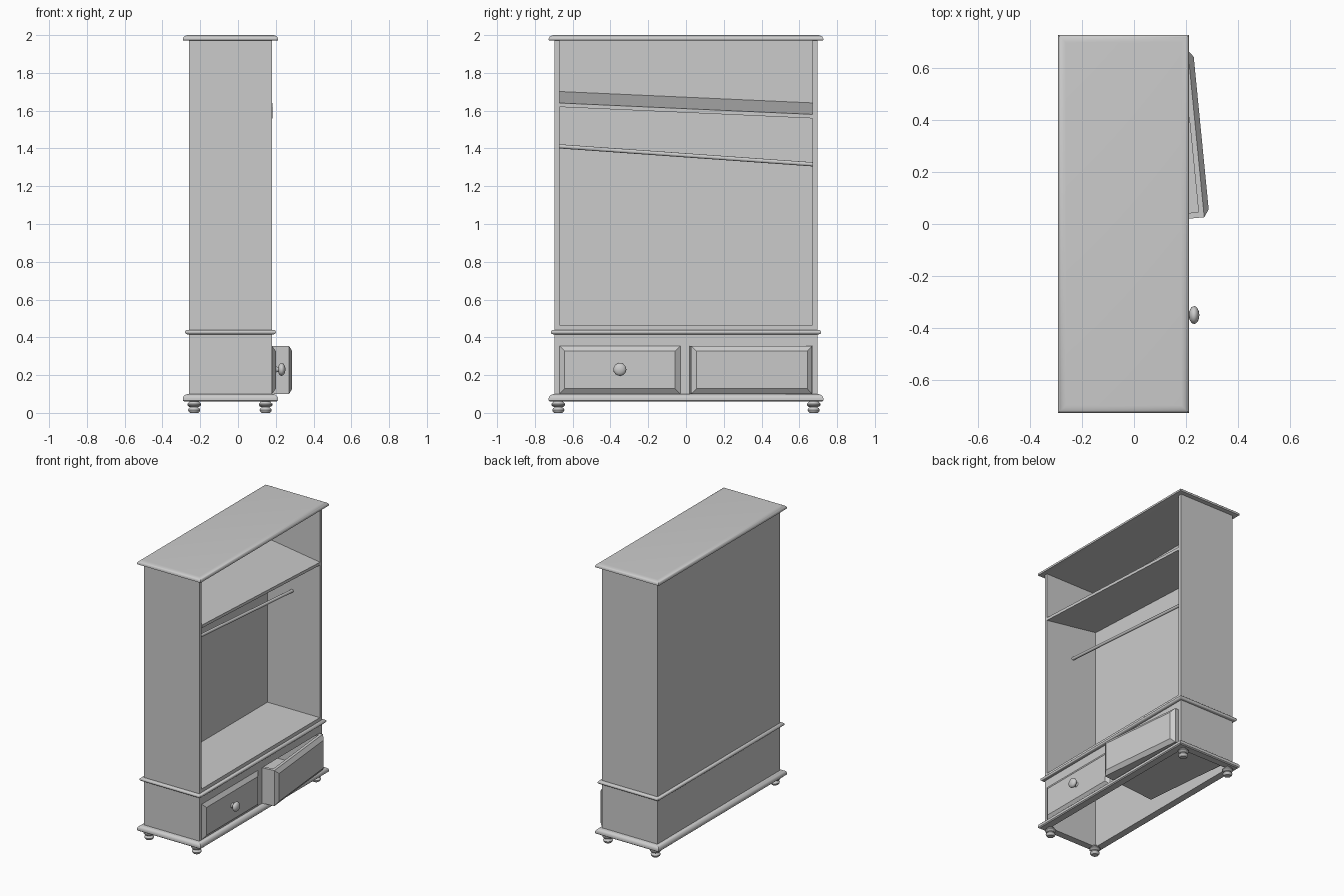
import bpy, bmesh, math
from mathutils import Matrix, Vector

cube = bpy.data.objects.get("Cube")
if cube:
    bpy.data.objects.remove(cube, do_unlink=True)

grey = bpy.data.materials.new("plain grey")
grey.use_nodes = True
grey.diffuse_color = (0.6, 0.6, 0.6, 1)
grey.node_tree.nodes["Principled BSDF"].inputs["Base Color"].default_value = (0.6, 0.6, 0.6, 1)

# Carcass extents
X0, X1, Y = -0.26, 0.18, 0.695
WALL = 0.025
IX0, IX1, IY = X0 + WALL, X1 - WALL, Y - WALL
TOP = 1.973


def finish(name, bm, matrix=None, smooth=False):
    bmesh.ops.recalc_face_normals(bm, faces=bm.faces)
    mesh = bpy.data.meshes.new(name)
    bm.to_mesh(mesh)
    bm.free()
    mesh.materials.append(grey)
    obj = bpy.data.objects.new(name, mesh)
    bpy.context.collection.objects.link(obj)
    if matrix:
        obj.matrix_world = matrix
    if smooth:
        bpy.ops.object.select_all(action='DESELECT')
        obj.select_set(True)
        bpy.context.view_layer.objects.active = obj
        bpy.ops.object.shade_smooth_by_angle(angle=math.radians(40))
    return obj


def box(name, x, y, z, matrix=None, shear=None):
    bm = bmesh.new()
    bmesh.ops.create_cube(bm, size=1)
    for v in bm.verts:
        v.co = Vector([a + (b - a) * (c + 0.5) for (a, b), c in zip((x, y, z), v.co)])
        if shear:
            v.co.z += shear[0] * v.co.x + shear[1] * v.co.y
    return finish(name, bm, matrix)


def skin(bm, rings, closed=False):
    """Bridge rings of equal length, capping the ends unless closed."""
    rows = [[bm.verts.new(p) for p in ring] for ring in rings]
    pairs = list(zip(rows, rows[1:]))
    if closed:
        pairs.append((rows[-1], rows[0]))
    else:
        bm.faces.new(rows[0])
        bm.faces.new(rows[-1])
    for a, b in pairs:
        for i in range(len(a)):
            j = (i + 1) % len(a)
            bm.faces.new((a[i], a[j], b[j], b[i]))


def moulding(name, profile, closed):
    """Carry an (outward offset, height) profile around the carcass."""
    bm = bmesh.new()
    rings = []
    for o, z in profile:
        a, b, c = X0 - o, X1 + o, Y + o
        rings.append([(a, -c, z), (b, -c, z), (b, c, z), (a, c, z)])
    skin(bm, rings, closed)
    return finish(name, bm, smooth=True)


def lathe(name, profile, matrix, sides=24):
    bm = bmesh.new()
    angles = [2 * math.pi * i / sides for i in range(sides)]
    skin(bm, [[(r * math.cos(a), r * math.sin(a), h) for a in angles] for r, h in profile])
    return finish(name, bm, matrix, True)


def raised_panel(name, y, z, matrix):
    """Drawer front with bevelled edges, rising along +x."""
    bm = bmesh.new()
    rings = []
    for x, d in ((-0.02, 0), (0, 0), (0.02, 0.028)):
        a, b, c, e = y[0] + d, y[1] - d, z[0] + d, z[1] - d
        rings.append([(x, a, c), (x, b, c), (x, b, e), (x, a, e)])
    skin(bm, rings)
    return finish(name, bm, matrix)


# Carcass walls
for side, s in (("left", 1), ("right", -1)):
    box(f"{side}_side", (X0, X1), sorted((s * IY, s * Y)), (0.09, TOP))
box("back_panel", (X0, IX0), (-IY, IY), (0.09, TOP))
box("cabinet_floor", (IX0, X1), (-IY, IY), (0.43, 0.465))

# Frame around the drawers
box("drawer_top_rail", (IX1, X1), (-IY, IY), (0.355, 0.43))
box("drawer_middle_stile", (IX1, X1), (-0.03, 0.023), (0.09, 0.355))

# Mouldings
quarter = [(math.cos(math.radians(a)), math.sin(math.radians(a))) for a in range(0, 91, 15)]
cornice = [(-0.01, TOP - 0.002), (0.02, TOP - 0.002), (0.032, TOP)]
cornice += [(0.002 + 0.03 * c, TOP + 0.007 + 0.02 * s) for c, s in quarter]
moulding("cornice", cornice, False)
waist = [(0.004, 0.415)]
waist += [(0.008 + 0.013 * math.cos(math.radians(a)), 0.428 + 0.012 * math.sin(math.radians(a)))
          for a in range(-90, 91, 30)]
waist += [(-0.01, 0.44), (-0.01, 0.415)]
moulding("waist_moulding", waist, True)
plinth = [(-WALL, 0.06), (0.025, 0.06), (0.032, 0.066)]
plinth += [(0.032 * c, 0.076 + 0.024 * s) for c, s in quarter]
plinth += [(-WALL, 0.1)]
moulding("plinth_moulding", plinth, True)

# Shelf, sloping forward and to one side
box("shelf", (IX0, X1 + 0.002), (-IY, IY), (1.616, 1.637), shear=(-0.146, -0.045))

# Hanging rail
start, end = Vector((-0.04, -IY, 1.411)), Vector((-0.04, IY, 1.316))
rail = end - start
lathe("hanging_rail", [(0.011, 0), (0.011, rail.length)],
      Matrix.Translation(start) @ rail.to_track_quat('Z', 'Y').to_matrix().to_4x4(), 16)

# Closed drawer front and its knob
raised_panel("closed_drawer_front", (-IY, -0.03), (0.1, 0.355), Matrix.Translation((X1, 0, 0)))
knob = [(0.018, 0), (0.013, 0.008), (0.013, 0.014)]
knob += [(0.034 * math.sin(math.radians(a)), 0.031 - 0.02 * math.cos(math.radians(a)))
         for a in range(30, 180, 15)]
knob += [(0.002, 0.051)]
lathe("drawer_knob", knob,
      Matrix.Translation((0.2, -0.35, 0.23)) @ Matrix.Rotation(math.pi / 2, 4, 'Y'))

# Open drawer, pulled out askew, with its origin at the outer front corner
pose = Matrix.Translation((0.207, 0.668, 0)) @ Matrix.Rotation(math.radians(5.6), 4, 'Z')
W, D, T = 0.645, 0.43, 0.022
raised_panel("open_drawer_front", (-W, 0), (0.1, 0.355), pose)
box("open_drawer_left_side", (-D, -0.02), (-T, 0), (0.1, 0.355), pose)
box("open_drawer_right_side", (-D, -0.02), (-W, T - W), (0.1, 0.355), pose)
box("open_drawer_back", (-D, T - D), (T - W, -T), (0.1, 0.355), pose)
box("open_drawer_bottom", (T - D, -0.02), (T - W, -T), (0.1, 0.115), pose)

# Turned feet
foot = [(0.022, 0), (0.03, 0.008), (0.032, 0.016), (0.028, 0.024), (0.02, 0.03),
        (0.03, 0.034), (0.036, 0.041), (0.036, 0.048), (0.028, 0.055), (0.022, 0.065)]
for depth, x in (("front", 0.146), ("back", -0.232)):
    for side, s in (("left", 1), ("right", -1)):
        lathe(f"{depth}_{side}_foot", foot, Matrix.Translation((x, s * 0.676, 0)))
